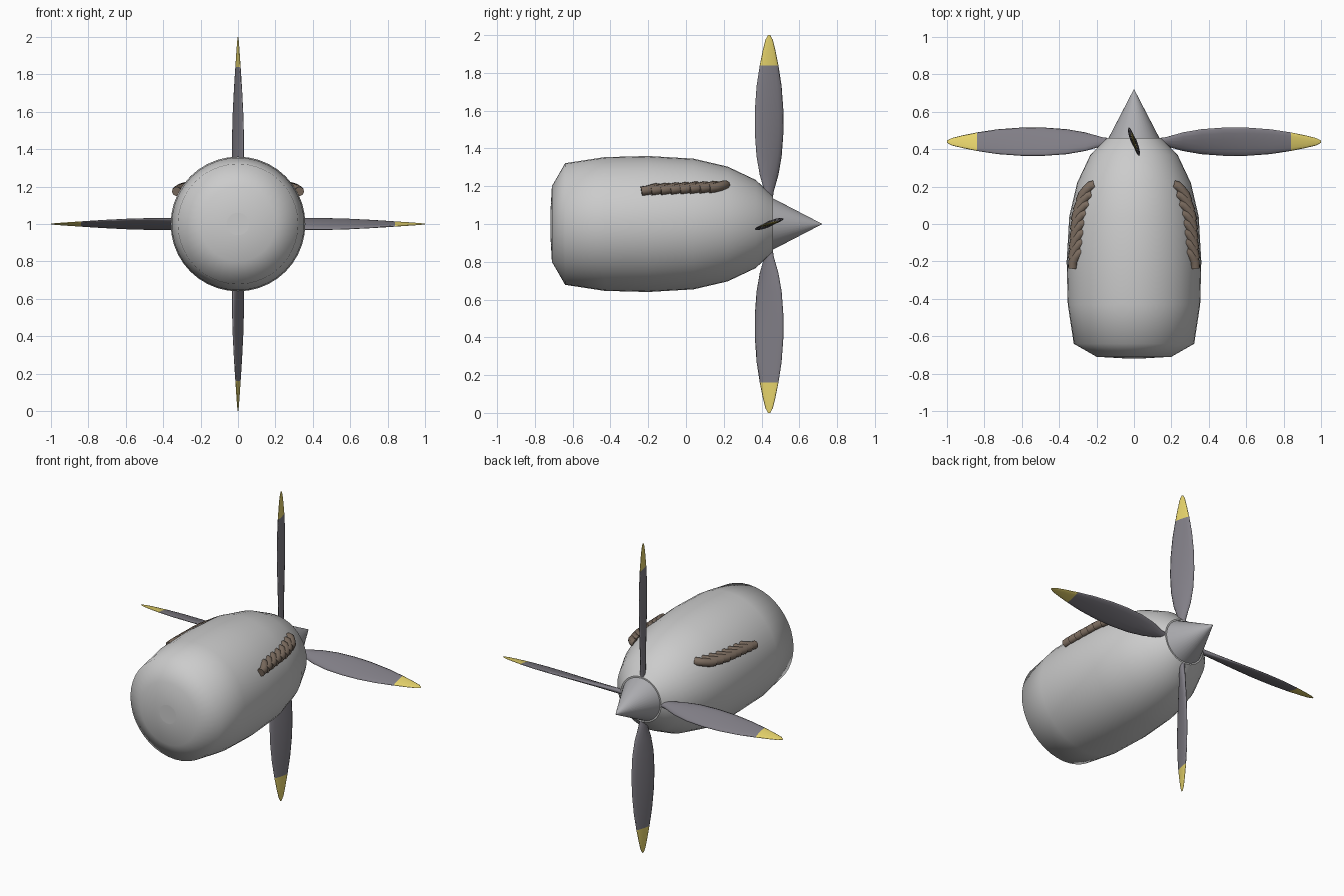
import bpy, bmesh
from math import sin, cos, pi, radians, sqrt
from mathutils import Matrix

if "Cube" in bpy.data.objects:
    bpy.data.objects.remove(bpy.data.objects["Cube"])


def material(name, rgb):
    m = bpy.data.materials.new(name)
    m.diffuse_color = (*rgb, 1)
    m.use_nodes = True
    m.node_tree.nodes["Principled BSDF"].inputs["Base Color"].default_value = m.diffuse_color
    return m


dark = material("blade_grey", (0.22, 0.21, 0.24))
yellow = material("tip_yellow", (0.8, 0.66, 0.15))
brown = material("exhaust_brown", (0.2, 0.15, 0.115))
metal = material("spinner_grey", (0.42, 0.42, 0.44))


def loft(name, rings, mats=(), tip_from=None):
    """Skin a list of equal-length point rings and cap both ends."""
    bm = bmesh.new()
    rows = [[bm.verts.new(p) for p in ring] for ring in rings]
    n = len(rows[0])
    for k, (a, b) in enumerate(zip(rows, rows[1:])):
        for i in range(n):
            j = (i + 1) % n
            f = bm.faces.new((a[i], a[j], b[j], b[i]))
            f.smooth = True
            f.material_index = int(tip_from is not None and k >= tip_from)
    bm.faces.new(rows[0])
    cap = bm.faces.new(rows[-1])
    cap.material_index = int(tip_from is not None)
    bmesh.ops.remove_doubles(bm, verts=bm.verts, dist=1e-5)
    bmesh.ops.recalc_face_normals(bm, faces=bm.faces)
    me = bpy.data.meshes.new(name)
    bm.to_mesh(me)
    bm.free()
    for m in mats:
        me.materials.append(m)
    ob = bpy.data.objects.new(name, me)
    bpy.context.collection.objects.link(ob)
    return ob


def circle(y, r, n=40):
    return [(r * cos(2 * pi * i / n), y, 1 + r * sin(2 * pi * i / n)) for i in range(n)]


# engine housing, turned about the y axis
housing = [(-0.718, 0.06), (-0.71, 0.20), (-0.64, 0.322), (-0.43, 0.354), (-0.2, 0.36),
           (0.04, 0.346), (0.22, 0.304), (0.37, 0.233), (0.435, 0.17), (0.46, 0.145)]
loft("engine_housing", [circle(y, r) for y, r in housing])

# pointed spinner
loft("spinner", [circle(y, r) for y, r in [(0.43, 0.142), (0.46, 0.136), (0.72, 0.001)]], [metal])

# propeller blades: radius, half chord, half thickness, with twist easing to the tip
stations = [(0.12, 0.018, 0.016), (0.17, 0.026, 0.016), (0.26, 0.055, 0.015), (0.36, 0.073, 0.014),
            (0.48, 0.081, 0.012), (0.6, 0.08, 0.011), (0.73, 0.069, 0.009), (0.84, 0.051, 0.007),
            (0.92, 0.034, 0.005), (0.975, 0.02, 0.003), (1.0, 0.006, 0.001)]


def blade_ring(r, chord, thick, n=14):
    a = radians(31 - 20 * r)
    ring = []
    for i in range(n):
        c, t = chord * cos(2 * pi * i / n), thick * sin(2 * pi * i / n)
        ring.append((r, c * cos(a) - t * sin(a), c * sin(a) + t * cos(a)))
    return ring


for k in range(4):
    blade = loft(f"propeller_blade_{k + 1}", [blade_ring(*s) for s in stations], [dark, yellow], 7)
    blade.matrix_world = Matrix.Translation((0, 0.44, 1)) @ Matrix.Rotation(k * pi / 2, 4, 'Y')


# exhaust stubs, overlapping in a row along each side
def housing_radius(y):
    for (y0, r0), (y1, r1) in zip(housing, housing[1:]):
        if y0 <= y <= y1:
            return r0 + (r1 - r0) * (y - y0) / (y1 - y0)


for side, label in ((1, "right"), (-1, "left")):
    cu = bpy.data.curves.new(f"exhaust_stubs_{label}", 'CURVE')
    cu.dimensions = '3D'
    cu.bevel_depth = 0.025
    cu.bevel_resolution = 3
    cu.use_fill_caps = True
    cu.materials.append(brown)
    for i in range(8):
        y = 0.205 - 0.051 * i
        z = 1.206 - 0.002 * i
        path = [(-0.02, 0.004, 0.0), (0.0, -0.002, 0.0), (0.015, -0.025, -0.006),
                (0.027, -0.05, -0.013), (0.03, -0.084, -0.018)]
        sp = cu.splines.new('POLY')
        sp.points.add(len(path) - 1)
        for p, (out, dy, dz) in zip(sp.points, path):
            ease = sqrt(max(housing_radius(y + dy) ** 2 - 0.2 ** 2, 0))
            p.co = (side * (ease + out), y + dy, z + dz, 1)
        sp.use_smooth = True
    ob = bpy.data.objects.new(cu.name, cu)
    bpy.context.collection.objects.link(ob)
